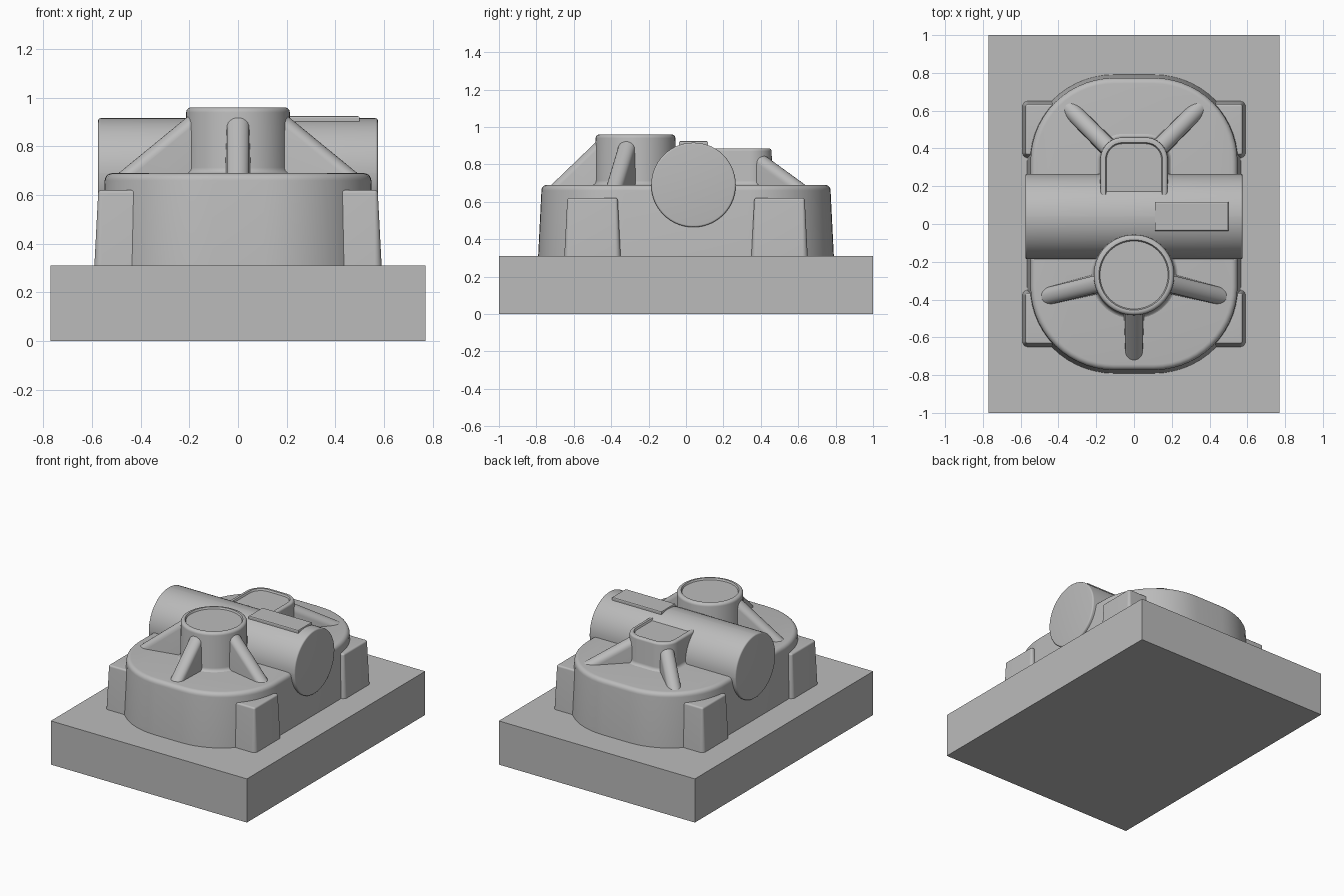
import bpy, bmesh, math
from mathutils import Vector, Matrix

cube = bpy.data.objects.get("Cube")
if cube:
    bpy.data.objects.remove(cube, do_unlink=True)

grey = bpy.data.materials.new("plain grey")
grey.use_nodes = True
colour = (0.5, 0.5, 0.5, 1)
grey.diffuse_color = colour
grey.node_tree.nodes["Principled BSDF"].inputs["Base Color"].default_value = colour

DECK = 0.69  # height of the housing's flat top


def loft(name, rings):
    """Skin a stack of equal point rings and cap both ends."""
    bm = bmesh.new()
    loops = [[bm.verts.new(p) for p in ring] for ring in rings]
    n = len(loops[0])
    for a, b in zip(loops, loops[1:]):
        for i in range(n):
            j = (i + 1) % n
            bm.faces.new((a[i], a[j], b[j], b[i]))
    bm.faces.new(loops[0][::-1])
    bm.faces.new(loops[-1])
    bmesh.ops.recalc_face_normals(bm, faces=bm.faces)
    mesh = bpy.data.meshes.new(name)
    bm.to_mesh(mesh)
    bm.free()
    obj = bpy.data.objects.new(name, mesh)
    bpy.context.collection.objects.link(obj)
    mesh.materials.append(grey)
    bpy.ops.object.select_all(action='DESELECT')
    obj.select_set(True)
    bpy.context.view_layer.objects.active = obj
    bpy.ops.object.shade_smooth_by_angle(angle=math.radians(32))
    return obj


def rounded_ring(centre, half, radius, offset, z, steps=14):
    """Rounded rectangle, grown by offset, at height z."""
    r = max(radius + offset, 0.002)
    pts = []
    for k, (sx, sy) in enumerate(((1, 1), (-1, 1), (-1, -1), (1, -1))):
        cx = centre[0] + sx * (half[0] - radius + 0.001)
        cy = centre[1] + sy * (half[1] - radius + 0.001)
        for i in range(steps + 1):
            a = math.pi / 2 * (k + i / steps)
            pts.append((cx + r * math.cos(a), cy + r * math.sin(a), z))
    return pts


def edge_round(offset, top, size, steps=5):
    """Quarter round from a wall at offset in to a flat at height top."""
    angles = [math.pi / 2 * i / steps for i in range(steps + 1)]
    return [(offset - size + size * math.cos(a), top - size + size * math.sin(a)) for a in angles]


def foot_round(offset, bottom, size, steps=5):
    """Concave quarter round spreading from a wall on to a floor."""
    angles = [math.pi / 2 * i / steps for i in range(steps + 1)]
    return [(offset + size - size * math.sin(a), bottom + size - size * math.cos(a)) for a in angles]


def stack(name, centre, half, radius, profile):
    return loft(name, [rounded_ring(centre, half, radius, o, z) for o, z in profile])


def box(name, centre, size, bevel=0):
    bm = bmesh.new()
    bmesh.ops.create_cube(bm, size=1, matrix=Matrix.LocRotScale(Vector(centre), None, Vector(size)))
    if bevel:
        edges = [e for e in bm.edges if all(v.co.z > centre[2] for v in e.verts)]
        bmesh.ops.bevel(bm, geom=edges, offset=bevel, segments=2, affect='EDGES', profile=0.5)
    mesh = bpy.data.meshes.new(name)
    bm.to_mesh(mesh)
    bm.free()
    mesh.materials.append(grey)
    bpy.context.collection.objects.link(bpy.data.objects.new(name, mesh))


def rib(name, start, start_z, tip, half_width=0.046):
    """Round-topped gusset sloping from start down to the deck at tip."""
    start, tip = Vector(start), Vector(tip)
    run = tip - start
    side = Vector((-run.y, run.x)).normalized()
    rings = []
    for t in (0, 1.12):
        spot = start + run * t
        crest = start_z + (DECK - start_z) * t
        ring = []
        # straight flanks that widen downward, then a round crest
        for s, drop in [(-1.2, 0.3)] + [(-math.cos(math.pi * i / 12), half_width * (1 - math.sin(math.pi * i / 12)))
                                        for i in range(13)] + [(1.2, 0.3)]:
            p = spot + side * s * half_width
            ring.append((p.x, p.y, crest - drop))
        rings.append(ring)
    loft(name, rings)


# Base block
box("base_block", (0, 0, 0.155), (1.54, 2, 0.31))

# Housing with drafted walls and a rounded top edge
stack("housing", (0, 0), (0.565, 0.79), 0.46,
      [(0, 0.30)] + edge_round(-0.018, DECK, 0.03))

# Corner pads
for sx, side in ((1, "left"), (-1, "right")):
    for sy, end in ((-1, "front"), (1, "back")):
        stack(f"{end}_{side}_pad", (sx * 0.47, sy * 0.5), (0.12, 0.15), 0.03,
              [(0, 0.30)] + edge_round(-0.016, 0.62, 0.012))

# Cross barrel lying along x
barrel = stack("cross_barrel", (0, 0), (0.225, 0.225), 0.225,
               [(o, -z) for o, z in edge_round(0, 0.575, 0.01)][::-1] + edge_round(0, 0.575, 0.01))
barrel.rotation_euler = (0, math.pi / 2, 0)
barrel.location = (0, 0.04, DECK)

# Raised plate on the barrel
box("barrel_plate", (0.305, 0.04, 0.87), (0.39, 0.155, 0.11), 0.008)

# Round front boss with a shallow dished top
stack("front_boss", (0, -0.27), (0.215, 0.215), 0.215,
      foot_round(0, DECK - 0.002, 0.025) + edge_round(-0.003, 0.96, 0.02)
      + [(-0.03, 0.96), (-0.036, 0.948)])

# Rounded rear boss running into the barrel
stack("rear_boss", (0, 0.255), (0.18, 0.205), 0.12,
      foot_round(0, DECK - 0.002, 0.025) + edge_round(-0.003, 0.885, 0.015)
      + [(-0.03, 0.885), (-0.036, 0.873)])

# Gusset ribs
rib("front_rib", (0, -0.46), 0.94, (0, -0.72))
for sx, side in ((1, "left"), (-1, "right")):
    rib(f"front_{side}_rib", (sx * 0.185, -0.315), 0.94, (sx * 0.49, -0.39))
    rib(f"rear_{side}_rib", (sx * 0.11, 0.38), 0.872, (sx * 0.36, 0.63))
